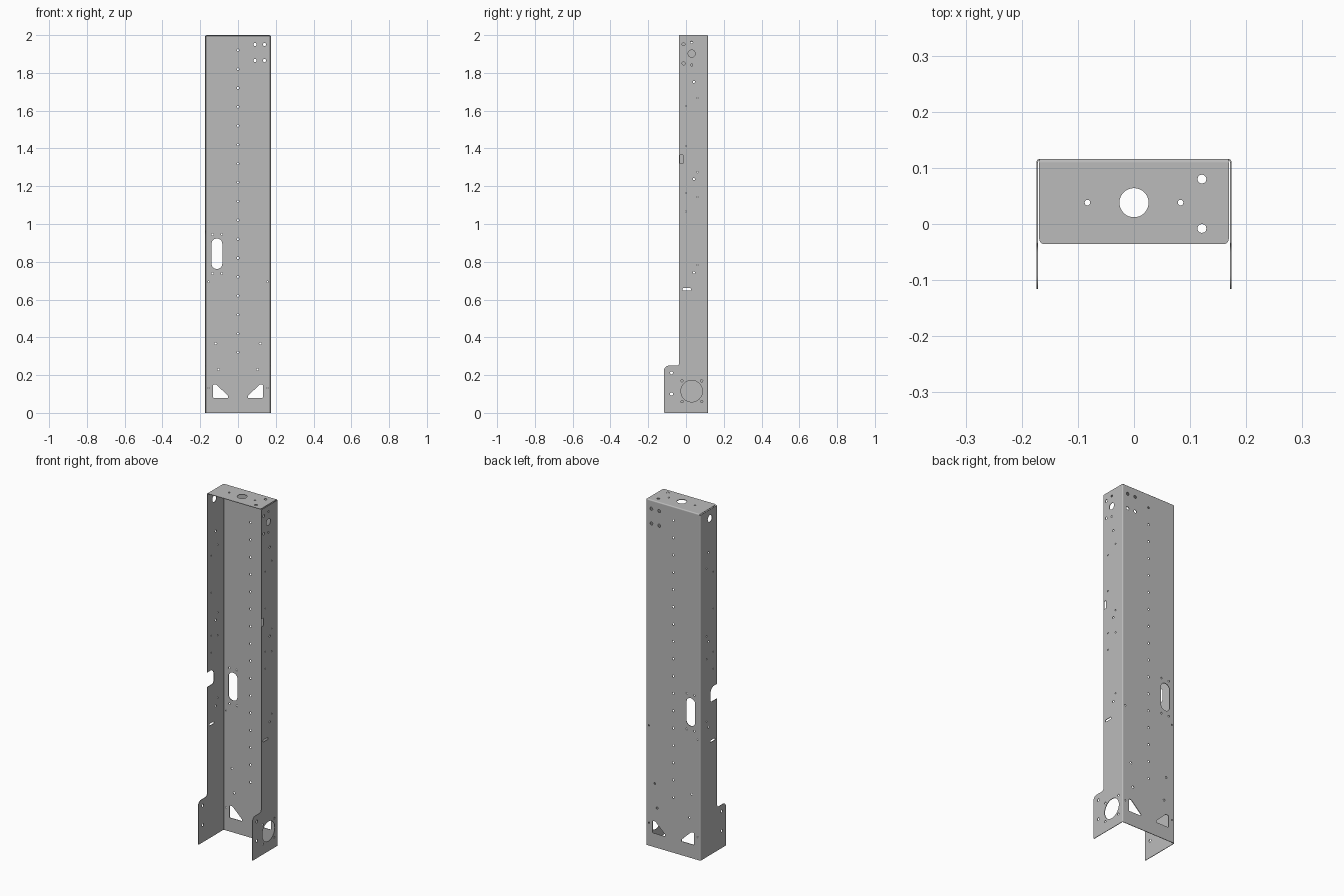
import bpy
from math import sin, cos, pi
from mathutils import Matrix, Vector

cube = bpy.data.objects.get("Cube")
if cube:
    bpy.data.objects.remove(cube, do_unlink=True)

steel = bpy.data.materials.new("grey sheet steel")
steel.use_nodes = True
steel.diffuse_color = (0.5, 0.5, 0.5, 1)
steel.node_tree.nodes["Principled BSDF"].inputs["Base Color"].default_value = (0.5, 0.5, 0.5, 1)

T = 0.003                       # sheet thickness
W, D, H = 0.174, 0.116, 2.0     # half width, half depth, height
R = 0.006                       # outer bend radius
FRONT = -0.036                  # front edge of the channel above the feet

XY = Matrix.Identity(3)
XZ = Matrix(((1, 0, 0), (0, 0, -1), (0, 1, 0)))
YZ = Matrix(((0, 0, 1), (1, 0, 0), (0, 1, 0)))


def rounded(corners, steps=6):
    """Polygon from (u, v, radius) corners."""
    pts = []
    for i, (u, v, r) in enumerate(corners):
        p = Vector((u, v))
        if r == 0:
            pts.append(p)
            continue
        a = (Vector(corners[i - 1][:2]) - p).normalized()
        b = (Vector(corners[(i + 1) % len(corners)][:2]) - p).normalized()
        c = p + r * (a + b)
        for k in range(steps + 1):
            t = k / steps * pi / 2
            pts.append(c - r * (b * cos(t) + a * sin(t)))
    return pts


def rect(u0, u1, v0, v1, r=0):
    return rounded([(u0, v0, r), (u1, v0, r), (u1, v1, r), (u0, v1, r)])


def circle(u, v, r):
    n = 32 if r > 0.015 else 12
    return [Vector((u + r * cos(2 * pi * k / n), v + r * sin(2 * pi * k / n))) for k in range(n)]


def circles(r, *centres):
    return [circle(u, v, r) for u, v in centres]


def plate(name, outline, holes, axes, centre, depth=T):
    """Filled outline with cut-outs, given a depth and placed on a plane."""
    curve = bpy.data.curves.new(name, "CURVE")
    curve.dimensions = "2D"
    curve.fill_mode = "BOTH"
    curve.extrude = depth / 2
    for loop in [outline] + holes:
        spline = curve.splines.new("POLY")
        spline.points.add(len(loop) - 1)
        for point, p in zip(spline.points, loop):
            point.co = (p[0], p[1], 0, 1)
        spline.use_cyclic_u = True
    temp = bpy.data.objects.new(name + "_curve", curve)
    bpy.context.scene.collection.objects.link(temp)
    graph = bpy.context.evaluated_depsgraph_get()
    mesh = bpy.data.meshes.new_from_object(temp.evaluated_get(graph))
    bpy.data.objects.remove(temp, do_unlink=True)
    bpy.data.curves.remove(curve)
    mesh.transform(Matrix.Translation(centre) @ axes.to_4x4())
    mesh.materials.clear()
    mesh.materials.append(steel)
    mesh.name = name
    ob = bpy.data.objects.new(name, mesh)
    bpy.context.scene.collection.objects.link(ob)
    return ob


def bend_profile(side=1):
    """Quarter ring of sheet."""
    angles = [k / 6 * pi / 2 for k in range(7)]
    outer = [(side * R * cos(a), R * sin(a)) for a in angles]
    inner = [(side * (R - T) * cos(a), (R - T) * sin(a)) for a in reversed(angles)]
    return outer + inner


parts = []

# Back panel: centre row of holes, slot, corner mounts and triangular windows
holes = circles(0.006, *[(0, 0.32 + 0.1 * k) for k in range(17)])
holes += circles(0.009, *[(x, z) for x in (0.09, 0.14) for z in (1.865, 1.95)])
holes += circles(0.005, *[(x, z) for x in (-0.135, -0.086) for z in (0.738, 0.945)])
holes.append(rect(-0.14, -0.083, 0.762, 0.923, 0.028))
for s in (-1, 1):
    holes += circles(0.006, (s * 0.118, 0.368), (s * 0.104, 0.23))
    holes += circles(0.004, (s * 0.156, 0.694), (s * 0.156, 0.132))
    holes.append(rounded([(s * 0.132, 0.08, 0.003), (s * 0.052, 0.08, 0.003),
                          (s * 0.052, 0.09, 0.003), (s * 0.115, 0.15, 0.004),
                          (s * 0.132, 0.15, 0.004)]))
parts.append(plate("back_panel", rect(R - W, W - R, 0, H - R), holes, XZ, (0, D - T / 2, 0)))

# Side panels: wider foot at the bottom, shared hole pattern
foot = [(FRONT, 0.25, 0.015), (-D, 0.25, 0.025), (-D, 0, 0.004)]
base = [(D - R, 0, 0), (D - R, H - T, 0), (FRONT, H - T, 0.004)]
notch = [(FRONT, 0.965, 0), (0.024, 0.965, 0.03), (0.024, 0.88, 0.015), (FRONT, 0.88, 0)]


def shared_holes():
    found = circles(0.004, (0.06, 1.667), (0, 1.625), (0, 1.413), (0.06, 1.275),
                    (0, 1.164), (0.06, 1.143), (0, 1.066), (0.06, 0.783))
    found += circles(0.006, (0.042, 1.752), (0.042, 1.238), (0.042, 0.743))
    found += circles(0.008, (-0.077, 0.212), (-0.077, 0.1))
    found.append(rect(-0.018, 0.026, 0.648, 0.66, 0.002))
    return found


left = shared_holes()
left += circles(0.019, (0.03, 1.902)) + circles(0.057, (0.03, 0.115))
left += circles(0.008, (-0.013, 1.952), (-0.013, 1.85))
left += circles(0.006, (0.03, 1.962), (0.03, 1.842))
left += circles(0.006, *[(y, z) for y in (-0.021, 0.083) for z in (0.06, 0.17)])
left.append(rect(-0.033, -0.016, 1.32, 1.365))
parts.append(plate("left_panel", rounded(base + foot), left, YZ, (W - T / 2, 0, 0)))

right = shared_holes() + circles(0.02, (0.03, 1.945))
parts.append(plate("right_panel", rounded(base + notch + foot), right, YZ, (T / 2 - W, 0, 0)))

# Top plate
holes = circles(0.026, (0, 0.038))
holes += circles(0.005, (-0.083, 0.038), (0.083, 0.038))
holes += circles(0.008, (0.121, 0.08), (0.121, -0.008))
edge = W - T - 0.002
outline = rounded([(-edge, FRONT, 0.01), (edge, FRONT, 0.01), (edge, D - R, 0), (-edge, D - R, 0)])
parts.append(plate("top_plate", outline, holes, XY, (0, 0, H - T / 2)))

# Rounded bends joining the panels
tall = H - R
for name, s in (("left_bend", 1), ("right_bend", -1)):
    parts.append(plate(name, bend_profile(s), [], XY, (s * (W - R), D - R, tall / 2), tall))
parts.append(plate("top_bend", bend_profile(), [], YZ, (0, D - R, H - R), 2 * (W - R)))

bpy.ops.object.select_all(action="DESELECT")
for ob in parts:
    ob.select_set(True)
bpy.context.view_layer.objects.active = parts[0]
bpy.ops.object.shade_smooth_by_angle()
